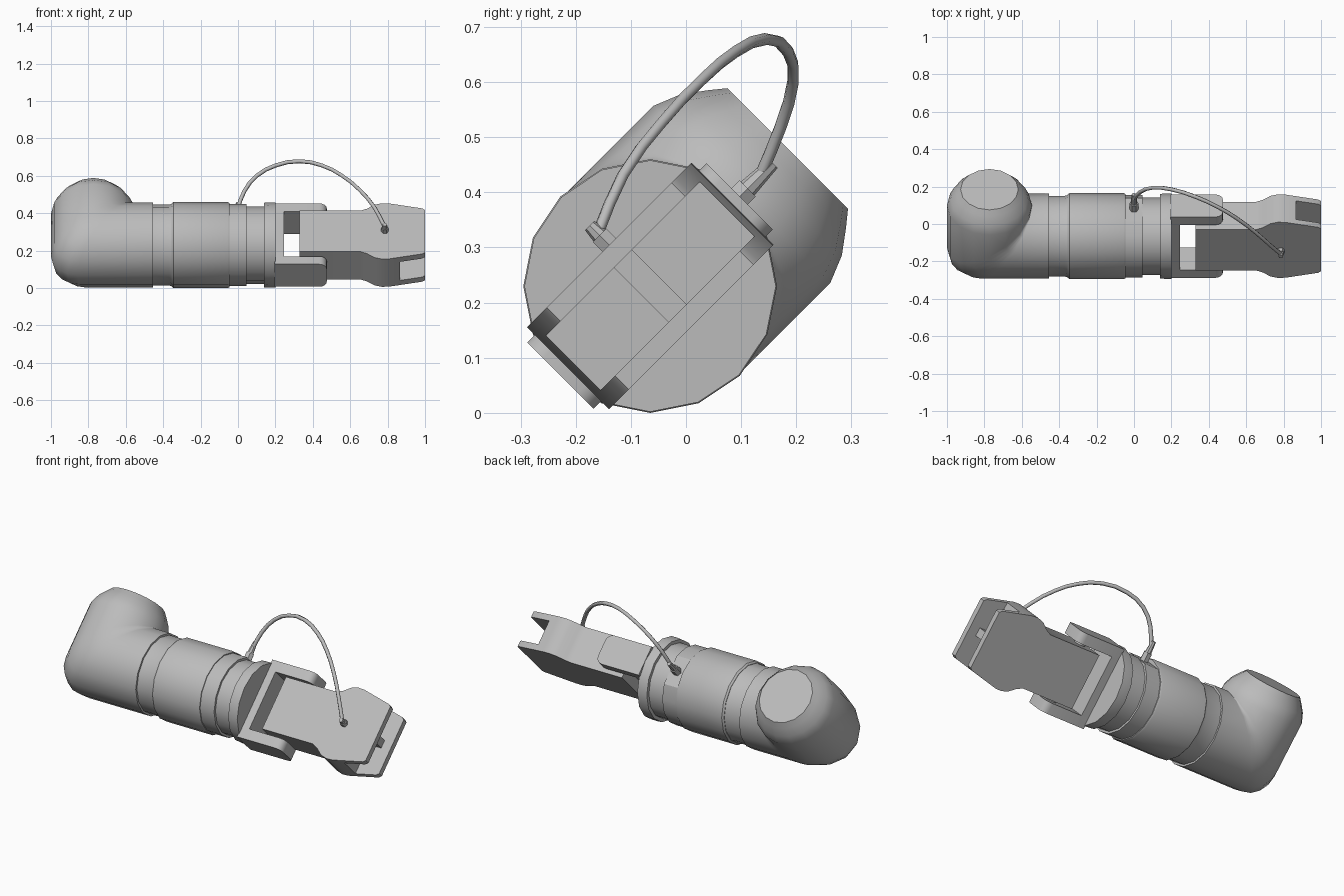
import bpy, bmesh, math
from mathutils import Matrix, Vector

cube = bpy.data.objects.get("Cube")
if cube:
    bpy.data.objects.remove(cube, do_unlink=True)

# One grey for the whole arm
GREY = (0.5, 0.5, 0.5, 1)
grey = bpy.data.materials.new("machine grey")
grey.use_nodes = True
grey.diffuse_color = GREY
grey.node_tree.nodes["Principled BSDF"].inputs["Base Color"].default_value = GREY

# The arm is modelled square (x along it, u across, v through), then rolled about its axis
AXIS = Vector((0, -0.065, 0.23))
ROLL = Matrix.Translation(AXIS) @ Matrix.Rotation(math.radians(45), 4, 'X')
TAU = math.tau


def finish(name, bm, smooth=True):
    bmesh.ops.recalc_face_normals(bm, faces=bm.faces)
    bm.transform(ROLL)
    mesh = bpy.data.meshes.new(name)
    bm.to_mesh(mesh)
    bm.free()
    mesh.materials.append(grey)
    obj = bpy.data.objects.new(name, mesh)
    bpy.context.collection.objects.link(obj)
    if smooth:
        shade(obj)
    return obj


def shade(obj):
    bpy.ops.object.select_all(action='DESELECT')
    obj.select_set(True)
    bpy.context.view_layer.objects.active = obj
    bpy.ops.object.shade_smooth_by_angle(angle=math.radians(32))


def loft(name, rings):
    """Skin a list of equal rings and cap both ends."""
    bm = bmesh.new()
    rows = [[bm.verts.new(p) for p in ring] for ring in rings]
    n = len(rows[0])
    for a, b in zip(rows, rows[1:]):
        for i in range(n):
            j = (i + 1) % n
            bm.faces.new((a[i], a[j], b[j], b[i]))
    bm.faces.new(rows[0])
    bm.faces.new(rows[-1])
    return finish(name, bm)


def circle(r, sides=16):
    return [(r * math.cos(TAU * i / sides), r * math.sin(TAU * i / sides)) for i in range(sides)]


def lathe(name, profile, place, sides=16):
    """Turn (distance, radius) pairs; place maps (distance, a, b) to a point."""
    return loft(name, [[place(d, a, b) for a, b in circle(r, sides)] for d, r in profile])


def prism(name, outline, lo, hi, place, smooth=True):
    bm = bmesh.new()
    low = [bm.verts.new(place(x, y, lo)) for x, y in outline]
    high = [bm.verts.new(place(x, y, hi)) for x, y in outline]
    bm.faces.new(low)
    bm.faces.new(high)
    for i in range(len(low)):
        j = (i + 1) % len(low)
        bm.faces.new((low[i], low[j], high[j], high[i]))
    return finish(name, bm, smooth)


def along_x(d, a, b): return (d, a, b)
def in_xu(x, u, v): return (x, u, v)
def in_xv(x, v, u): return (x, u, v)


def rect(x0, x1, half):
    return [(x0, -half), (x1, -half), (x1, half), (x0, half)]


# Elbow: a mitred pipe with a rounded heel and a domed end
R, CX, HEEL, STEPS = 0.227, -0.773, 0.14, 4
section = circle(R)
rings = [[(-0.455, w, v) for w, v in section]]
for s in range(STEPS + 1):
    t = math.radians(270 - 90 * s / STEPS)
    ring = []
    for w, v in section:
        f = HEEL * (R - w) / (2 * R)
        ring.append((CX + w + f + f * math.cos(t), w + f + f * math.sin(t), v))
    rings.append(ring)
for u, k in ((0.235, 1), (0.285, 0.91), (0.325, 0.78), (0.353, 0.68)):
    rings.append([(CX + w * k, u, v * k) for w, v in section])
loft("elbow", rings)

# Forearm cylinders
lathe("forearm_neck", [(-0.46, 0.216), (-0.37, 0.216), (-0.345, 0.222)], along_x)
lathe("forearm_barrel", [(-0.355, 0.222), (-0.345, 0.23), (-0.055, 0.23), (-0.045, 0.225)], along_x)
flat_u = 0.22 * math.cos(TAU / 16)
loft("cable_ring", [[(x, min(u, flat_u), v) for u, v in circle(0.22)] for x in (-0.05, 0.045)])
lathe("wrist_neck", [(0.04, 0.207), (0.145, 0.207)], along_x)
lathe("wrist_flange", [(0.14, 0.226), (0.165, 0.228), (0.2, 0.228)], along_x)

# Fork holding the gripper
prism("fork_base", rect(0.195, 0.245, 0.085), -0.23, 0.23, in_xv)
plate = [(0.195, 0.085), (0.195, -0.085)]
for side in (-1, 1):
    for s in range(5):
        t = math.radians(90 * s / 4) if side > 0 else math.radians(-90 + 90 * s / 4)
        plate.append((0.435 + 0.04 * math.cos(t), side * 0.045 + 0.04 * math.sin(t)))
for name, lo, hi in (("fork_arm_left", 0.17, 0.23), ("fork_arm_right", -0.23, -0.17)):
    prism(name, plate, lo, hi, in_xv)
lathe("hinge_pin", [(-0.2, 0.03), (0.2, 0.03)], lambda d, a, b: (0.4 + a, d, b), 12)

# Gripper: a shaped block with a slot across its tip
half = [(0.33, 0.155), (0.655, 0.155), (0.69, 0.17), (0.73, 0.2), (0.77, 0.211),
        (0.81, 0.209), (0.985, 0.172), (1.0, 0.16)]
outline = half + [(x, -u) for x, u in reversed(half)]
gripper = prism("gripper", outline, -0.105, 0.105, in_xu, False)
cutter = prism("slot_cutter", rect(0.865, 1.1, 0.4), -0.07, 0.07, in_xu, False)
cutter.hide_render = True
cutter.hide_set(True)
slot = gripper.modifiers.new("slot", 'BOOLEAN')
slot.object = cutter
slot.operation = 'DIFFERENCE'
slot.solver = 'EXACT'
bpy.ops.object.select_all(action='DESELECT')
gripper.select_set(True)
bpy.context.view_layer.objects.active = gripper
bpy.ops.object.modifier_apply(modifier="slot")
bpy.data.objects.remove(cutter, do_unlink=True)
shade(gripper)
prism("slot_pin", rect(0.86, 0.945, 0.023), -0.072, 0.072, in_xu)

# Cable plugs
lathe("ring_plug", [(0.2, 0.024), (0.25, 0.024)], lambda d, a, b: (a, d, b), 6)
lathe("ring_sleeve", [(0.245, 0.018), (0.315, 0.012)], lambda d, a, b: (a, d, b), 8)
lathe("gripper_plug", [(0.1, 0.02), (0.13, 0.02)], lambda d, a, b: (0.785 + a, b, d), 6)
lathe("gripper_sleeve", [(0.125, 0.016), (0.155, 0.012)], lambda d, a, b: (0.785 + a, b, d), 8)

# Cable arching from the ring to the gripper
path = [(0, 0.135, 0.43), (0.035, 0.172, 0.52), (0.1, 0.194, 0.6), (0.2, 0.185, 0.655),
        (0.33, 0.145, 0.678), (0.45, 0.09, 0.655), (0.55, 0.03, 0.605), (0.65, -0.045, 0.525),
        (0.73, -0.115, 0.43), (0.785, -0.16, 0.325)]
curve = bpy.data.curves.new("cable", 'CURVE')
curve.dimensions = '3D'
curve.bevel_depth = 0.011
curve.bevel_resolution = 1
curve.resolution_u = 2
curve.use_fill_caps = True
spline = curve.splines.new('BEZIER')
spline.bezier_points.add(len(path) - 1)
for point, co in zip(spline.bezier_points, path):
    point.co = co
    point.handle_left_type = point.handle_right_type = 'AUTO'
curve.materials.append(grey)
cable = bpy.data.objects.new("cable", curve)
bpy.context.collection.objects.link(cable)
